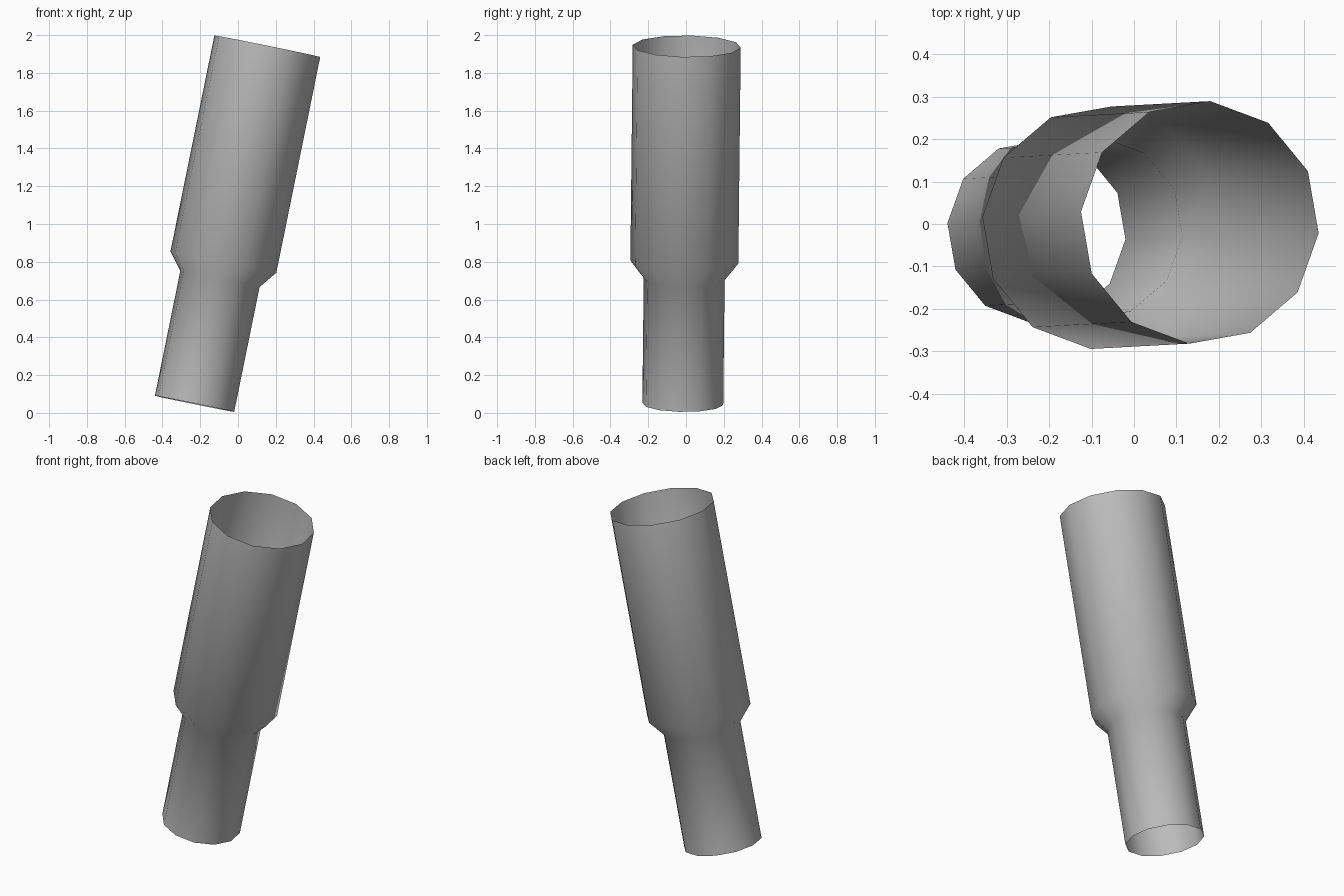
import bpy, bmesh, math
from mathutils import Matrix

if "Cube" in bpy.data.objects:
    bpy.data.objects.remove(bpy.data.objects["Cube"], do_unlink=True)

SIDES = 12
PHASE = math.radians(-5)
# (radius, distance along the axis) from the narrow end to the wide end
PROFILE = [(0.215, 0.0), (0.215, 0.674), (0.287, 0.766), (0.287, 1.932)]

# Plain grey for the whole pipe
grey = bpy.data.materials.new("mid_grey")
grey.use_nodes = True
colour = (0.5, 0.5, 0.5, 1)
grey.diffuse_color = colour
grey.node_tree.nodes["Principled BSDF"].inputs["Base Color"].default_value = colour

# Open, single-walled stepped tube: rings joined by quads
bm = bmesh.new()
rings = []
for radius, height in PROFILE:
    place = Matrix.Translation((0, 0, height)) @ Matrix.Rotation(PHASE, 4, 'Z')
    ring = bmesh.ops.create_circle(bm, segments=SIDES, radius=radius, matrix=place)
    rings.append(ring["verts"])
for low, high in zip(rings, rings[1:]):
    for i in range(SIDES):
        j = (i + 1) % SIDES
        bm.faces.new((low[i], low[j], high[j], high[i]))
bmesh.ops.recalc_face_normals(bm, faces=bm.faces)

# Make sure the walls face outward
bm.faces.ensure_lookup_table()
face = bm.faces[0]
centre = face.calc_center_median()
if face.normal.x * centre.x + face.normal.y * centre.y < 0:
    bmesh.ops.reverse_faces(bm, faces=bm.faces)

# Lean the tube towards +x, with a trace of lean towards +y
lean = (Matrix.Translation((-0.23, -0.017, 0.048))
        @ Matrix.Rotation(-0.011, 4, 'X')
        @ Matrix.Rotation(math.radians(11.5), 4, 'Y'))
bmesh.ops.transform(bm, matrix=lean, verts=bm.verts)
for f in bm.faces:
    f.smooth = True

mesh = bpy.data.meshes.new("stepped_pipe")
bm.to_mesh(mesh)
bm.free()
mesh.materials.append(grey)
pipe = bpy.data.objects.new("stepped_pipe", mesh)
bpy.context.collection.objects.link(pipe)
